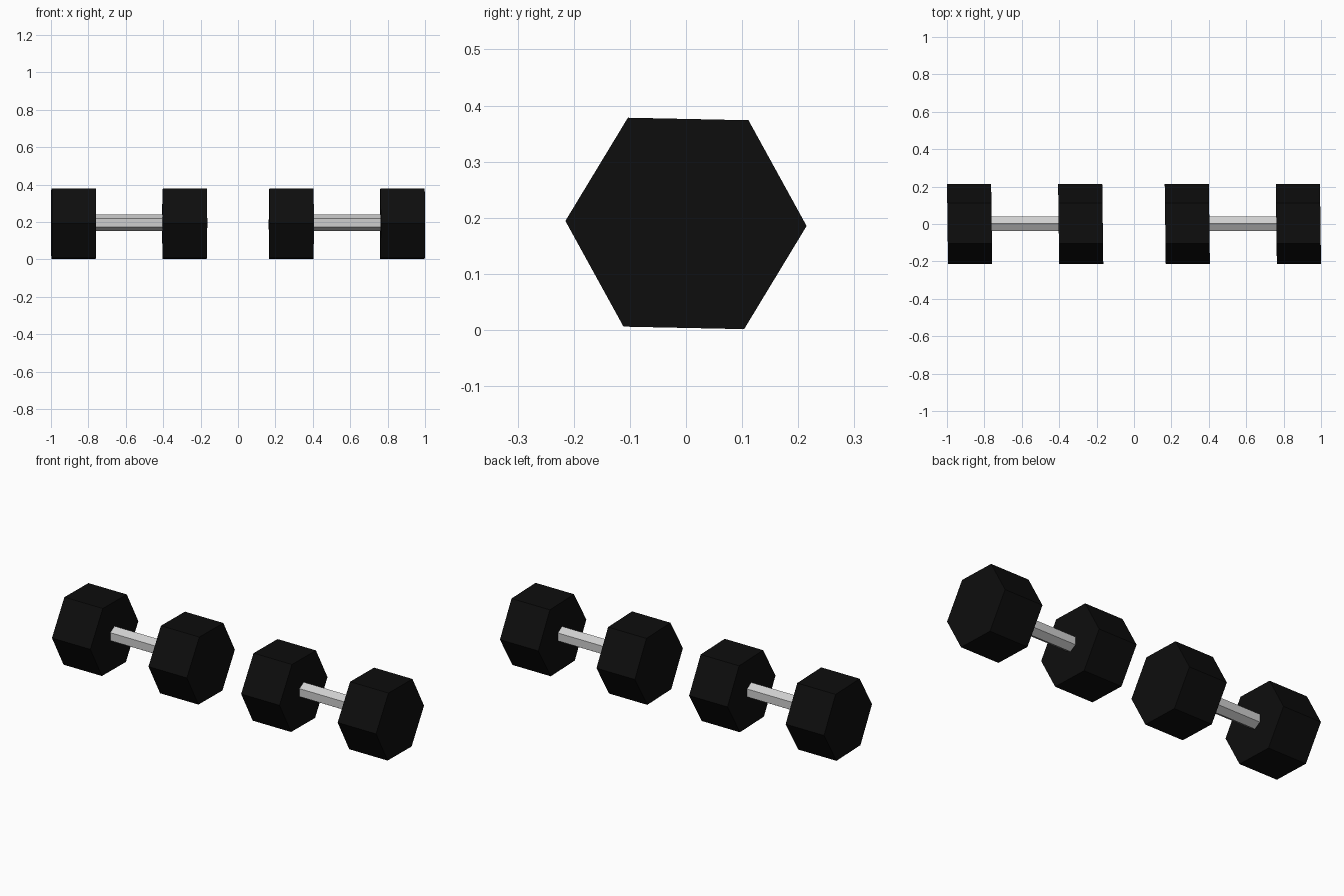
import bpy, bmesh, math

if "Cube" in bpy.data.objects:
    bpy.data.objects.remove(bpy.data.objects["Cube"])


def material(name, rgb):
    m = bpy.data.materials.new(name)
    m.diffuse_color = (*rgb, 1)
    m.use_nodes = True
    m.node_tree.nodes["Principled BSDF"].inputs["Base Color"].default_value = m.diffuse_color
    return m


BLACK = material("black rubber", (0.004, 0.004, 0.004))
STEEL = material("pale steel", (0.62, 0.62, 0.62))


def hex_prism(name, x0, x1, cy, cz, radius, turn, mat, skew=0.0):
    """Six-sided prism along x; skew slants its ends slightly."""
    bm = bmesh.new()
    rings = []
    for x in (x0, x1):
        ring = []
        for i in range(6):
            a = math.radians(turn + 60 * i)
            y, z = radius * math.cos(a), radius * math.sin(a)
            ring.append(bm.verts.new((x - skew * y, cy + y, cz + z)))
        rings.append(ring)
    for ring in rings:
        bm.faces.new(ring)
    for i in range(6):
        j = (i + 1) % 6
        bm.faces.new((rings[0][i], rings[0][j], rings[1][j], rings[1][i]))
    bmesh.ops.recalc_face_normals(bm, faces=bm.faces)
    me = bpy.data.meshes.new(name)
    bm.to_mesh(me)
    bm.free()
    me.materials.append(mat)
    ob = bpy.data.objects.new(name, me)
    bpy.context.collection.objects.link(ob)


# Two dumbbells laid end to end
for side, cx in (("left", -0.582), ("right", 0.582)):
    # Hexagonal weights, turned very slightly off level
    for end, s in (("outer_left", -1), ("outer_right", 1)):
        mid = cx + s * 0.297
        hex_prism(f"{side}_dumbbell_weight_{end}", mid - 0.118, mid + 0.118,
                  0, 0.19, 0.215, -1.2, BLACK, 0.013)
    # Grip bar, set with an edge on top
    hex_prism(f"{side}_dumbbell_bar", cx - 0.2, cx + 0.2,
              0.002, 0.196, 0.044, 30, STEEL)
